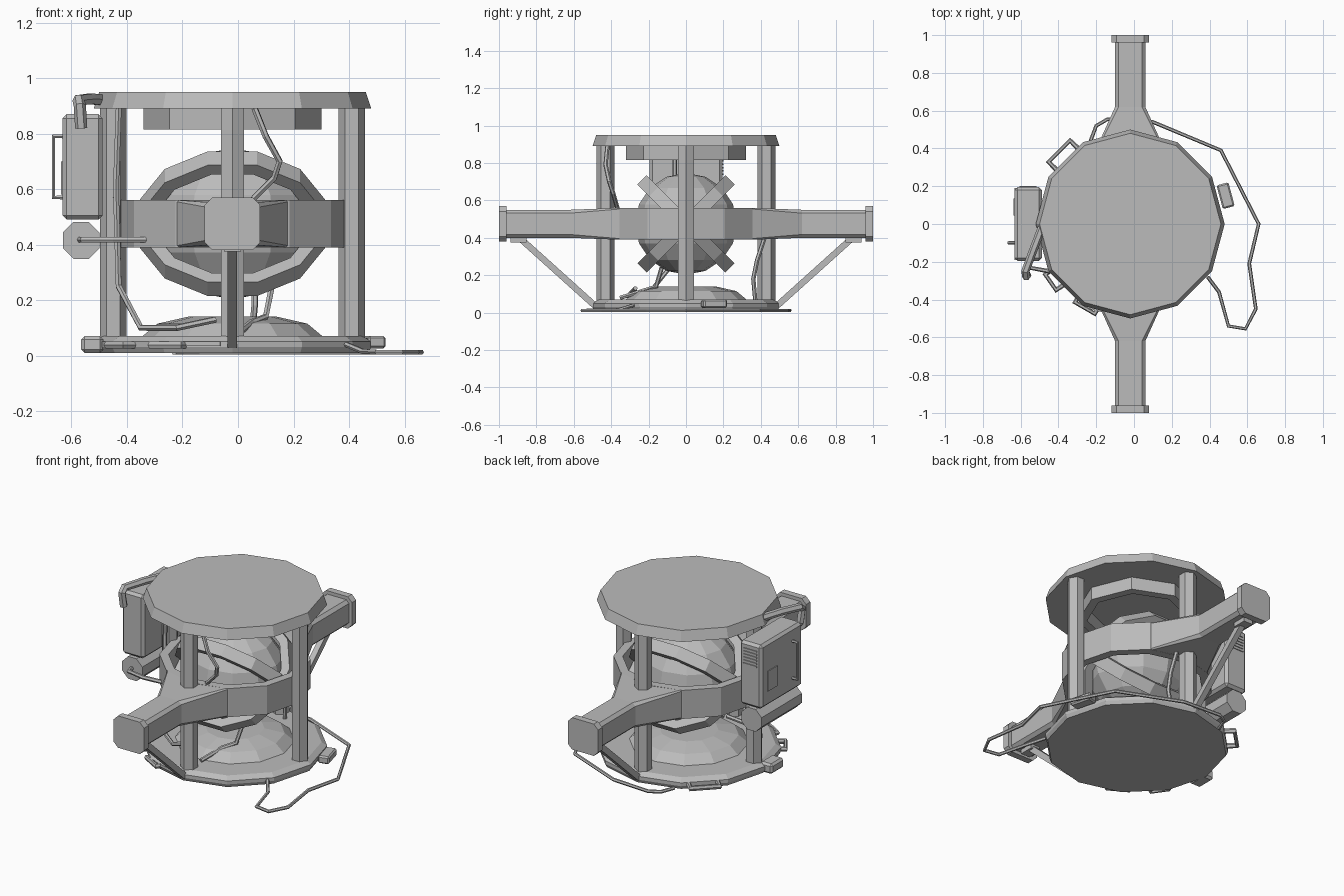
import bpy, bmesh
from math import pi, cos, sin, radians
from mathutils import Matrix, Vector

if "Cube" in bpy.data.objects:
    bpy.data.objects.remove(bpy.data.objects["Cube"])

grey = bpy.data.materials.new("plain grey")
grey.use_nodes = True
grey.diffuse_color = (0.5, 0.5, 0.5, 1)
grey.node_tree.nodes["Principled BSDF"].inputs["Base Color"].default_value = (0.5, 0.5, 0.5, 1)

CX = -0.02  # axis of the round frame


def finish(name, bm):
    bmesh.ops.recalc_face_normals(bm, faces=bm.faces)
    mesh = bpy.data.meshes.new(name)
    bm.to_mesh(mesh)
    bm.free()
    mesh.materials.append(grey)
    obj = bpy.data.objects.new(name, mesh)
    bpy.context.collection.objects.link(obj)
    return obj


def loft(name, rings, closed=False):
    """Skin a list of equal-length point rings."""
    bm = bmesh.new()
    loops = [[bm.verts.new(p) for p in ring] for ring in rings]
    n = len(loops[0])
    pairs = list(zip(loops, loops[1:])) + ([(loops[-1], loops[0])] if closed else [])
    for a, b in pairs:
        for i in range(n):
            j = (i + 1) % n
            bm.faces.new((a[i], a[j], b[j], b[i]))
    if not closed:
        bm.faces.new(loops[0])
        bm.faces.new(loops[-1])
    return finish(name, bm)


def ring(r, z, sides, x=CX, y=0, turn=0):
    return [(x + r * cos(turn + 2 * pi * i / sides), y + r * sin(turn + 2 * pi * i / sides), z)
            for i in range(sides)]


def lathe(name, profile, sides, closed=False, **place):
    return loft(name, [ring(r, z, sides, **place) for r, z in profile], closed)


def box(name, centre, size, bevel=0, turn=0):
    bm = bmesh.new()
    m = Matrix.Translation(centre) @ Matrix.Rotation(radians(turn), 4, 'Z') @ Matrix.Diagonal((*size, 1))
    bmesh.ops.create_cube(bm, size=1, matrix=m)
    if bevel:
        bmesh.ops.bevel(bm, geom=bm.edges[:], offset=bevel, segments=1, affect='EDGES')
    return finish(name, bm)


def tube(name, points, r, cyclic=False):
    """Low-poly cable swept along a path."""
    curve = bpy.data.curves.new(name, 'CURVE')
    curve.dimensions = '3D'
    curve.bevel_depth = r
    curve.bevel_resolution = 1
    curve.use_fill_caps = True
    s = curve.splines.new('POLY')
    s.points.add(len(points) - 1)
    for p, co in zip(s.points, points):
        p.co = (*co, 1)
    s.use_cyclic_u = cyclic
    tmp = bpy.data.objects.new(name, curve)
    mesh = bpy.data.meshes.new_from_object(tmp)
    bpy.data.objects.remove(tmp)
    mesh.materials.clear()
    mesh.materials.append(grey)
    for f in mesh.polygons:
        f.use_smooth = False
    bpy.context.collection.objects.link(bpy.data.objects.new(name, mesh))


def section(y, w, h, c, z=0.475):
    """Chamfered rectangle standing across the arm."""
    pts = [(w, h - c), (w - c, h), (c - w, h), (-w, h - c),
           (-w, c - h), (c - w, -h), (w - c, -h), (w, c - h)]
    return [(CX + a, y, z + b) for a, b in pts]


# Round frame
lathe("top_plate", [(0.5, 0.89), (0.48, 0.95)], 12)
lathe("top_collar", [(0.32, 0.895), (0.32, 0.815), (0.27, 0.815), (0.27, 0.895)], 8, closed=True)
lathe("base_plate", [(0.49, 0.01), (0.5, 0.03), (0.5, 0.05), (0.47, 0.07)], 12)
lathe("base_dome", [(0.33, 0.065), (0.27, 0.115), (0.16, 0.14)], 12)
for i, side in enumerate(("left", "back", "right", "front")):
    a = i * pi / 2
    lathe(side + "_post", [(0.048, 0.06), (0.048, 0.9)], 6,
          x=CX + 0.43 * cos(a), y=0.43 * sin(a), turn=a)

# Belt around the core
lathe("belt", [(0.41, 0.39), (0.41, 0.56), (0.36, 0.56), (0.36, 0.39)], 12, closed=True)

# Two docking arms with their braces
for s, side in ((-1, "front"), (1, "back")):
    loft(side + "_arm", [section(s * 0.355, 0.2, 0.085, 0.006), section(s * 0.62, 0.08, 0.075, 0.018),
                         section(s * 0.97, 0.08, 0.075, 0.018)])
    loft(side + "_arm_cap", [section(s * 0.96, 0.1, 0.095, 0.028), section(s * 1.0, 0.1, 0.095, 0.028)])
    box(side + "_brace_mount", (CX, s * 0.895, 0.392), (0.06, 0.085, 0.035))
    d = Vector((0, s * 0.39, 0.36)).normalized()
    n = Vector((0, -d.z, d.y)) * 0.017
    ends = [Vector((CX, s * 0.49, 0.04)), Vector((CX, s * 0.89, 0.4))]
    u = Vector((0.017, 0, 0))
    loft(side + "_brace", [[e + n + u, e + n - u, e - n - u, e - n + u] for e in ends])

# Faceted core held by two crossed hoops
bm = bmesh.new()
bmesh.ops.create_uvsphere(bm, u_segments=12, v_segments=8, radius=1,
                          matrix=Matrix.Translation((CX, 0, 0.475)) @ Matrix.Diagonal((0.295, 0.272, 0.272, 1)))
finish("core", bm)
for tilt in (45, -45):
    hoop = lathe("core_hoop", [(0.345, -0.035), (0.345, 0.035), (0.295, 0.035), (0.295, -0.035)],
                 12, closed=True, x=0, turn=radians(15))
    hoop.data.transform(Matrix.Translation((CX, 0, 0.475)) @ Matrix.Rotation(radians(tilt), 4, 'X'))

# Equipment cabinet on the side
box("cabinet", (-0.56, 0, 0.68), (0.145, 0.39, 0.38), bevel=0.015)
box("cabinet_panel", (-0.633, 0.09, 0.64), (0.008, 0.09, 0.12))
for i in range(6):
    box("vent_slat", (-0.56, 0.196, 0.74 + i * 0.018), (0.09, 0.008, 0.008))
tube("cabinet_handle", [(-0.62, -0.1, 0.79), (-0.665, -0.1, 0.79), (-0.665, -0.1, 0.57), (-0.62, -0.1, 0.57)], 0.009)
tank = lathe("tank", [(0.072, -0.19), (0.072, 0.19)], 8, x=0, turn=pi / 8)
tank.data.transform(Matrix.Translation((-0.565, 0, 0.415)) @ Matrix.Rotation(pi / 2, 4, 'X'))
tube("tank_pipe", [(-0.57, -0.18, 0.417), (-0.56, -0.23, 0.417), (-0.45, -0.25, 0.417), (-0.33, -0.24, 0.417)], 0.012)
tube("top_hose", [(-0.48, 0, 0.92), (-0.53, -0.13, 0.925), (-0.575, -0.25, 0.92), (-0.57, -0.28, 0.9),
                  (-0.565, -0.27, 0.82)], 0.022)

# Cables
tube("post_cable", [(-0.43, -0.06, 0.89), (-0.44, -0.06, 0.6), (-0.43, -0.08, 0.25), (-0.35, -0.2, 0.1),
                    (-0.22, -0.3, 0.1), (-0.08, -0.27, 0.13)], 0.012)
tube("core_cable", [(0.06, -0.42, 0.89), (0.1, -0.43, 0.79), (0.15, -0.41, 0.7), (0.13, -0.39, 0.64),
                    (0.06, -0.37, 0.57), (0.04, -0.36, 0.54)], 0.012)
tube("lower_cable", [(0, -0.35, 0.08), (0.05, -0.22, 0.12), (0.1, -0.16, 0.14), (0.12, -0.13, 0.24)], 0.012)
tube("back_cable", [(0.05, 0.42, 0.4), (0.06, 0.38, 0.28), (0.06, 0.36, 0.18), (0.05, 0.37, 0.07)], 0.012)
tube("ground_cable", [(-0.23, 0.44, 0.012), (-0.2, 0.52, 0.012), (-0.14, 0.555, 0.012), (0.1, 0.54, 0.012),
                      (0.46, 0.39, 0.012), (0.66, 0, 0.012), (0.61, -0.21, 0.012), (0.645, -0.45, 0.012),
                      (0.59, -0.555, 0.012), (0.5, -0.54, 0.012), (0.45, -0.36, 0.015), (0.39, -0.28, 0.04)], 0.01)

# Fittings around the base
box("side_connector", (0.485, 0.15, 0.048), (0.065, 0.13, 0.045), bevel=0.008, turn=15)
box("rear_socket", (-0.525, -0.06, 0.04), (0.08, 0.12, 0.06), bevel=0.012)
box("front_slot_plate", (-0.15, -0.468, 0.042), (0.18, 0.008, 0.016), turn=-15)


def grip(name, x, y, turn, half, out):
    """Flat U-shaped grab handle pointing away from the rim."""
    m = Matrix.Translation((x, y, 0.038)) @ Matrix.Rotation(radians(turn), 4, 'Z')
    path = [(-0.03, -half, 0), (out, -half, 0), (out, half, 0), (-0.03, half, 0)]
    tube(name, [m @ Vector(p) for p in path], 0.015)


grip("back_grip", -0.36, 0.35, 135, 0.08, 0.05)
grip("front_grip", -0.24, -0.41, 240, 0.06, 0.04)
grip("side_grip", -0.4, -0.28, 215, 0.05, 0.05)
